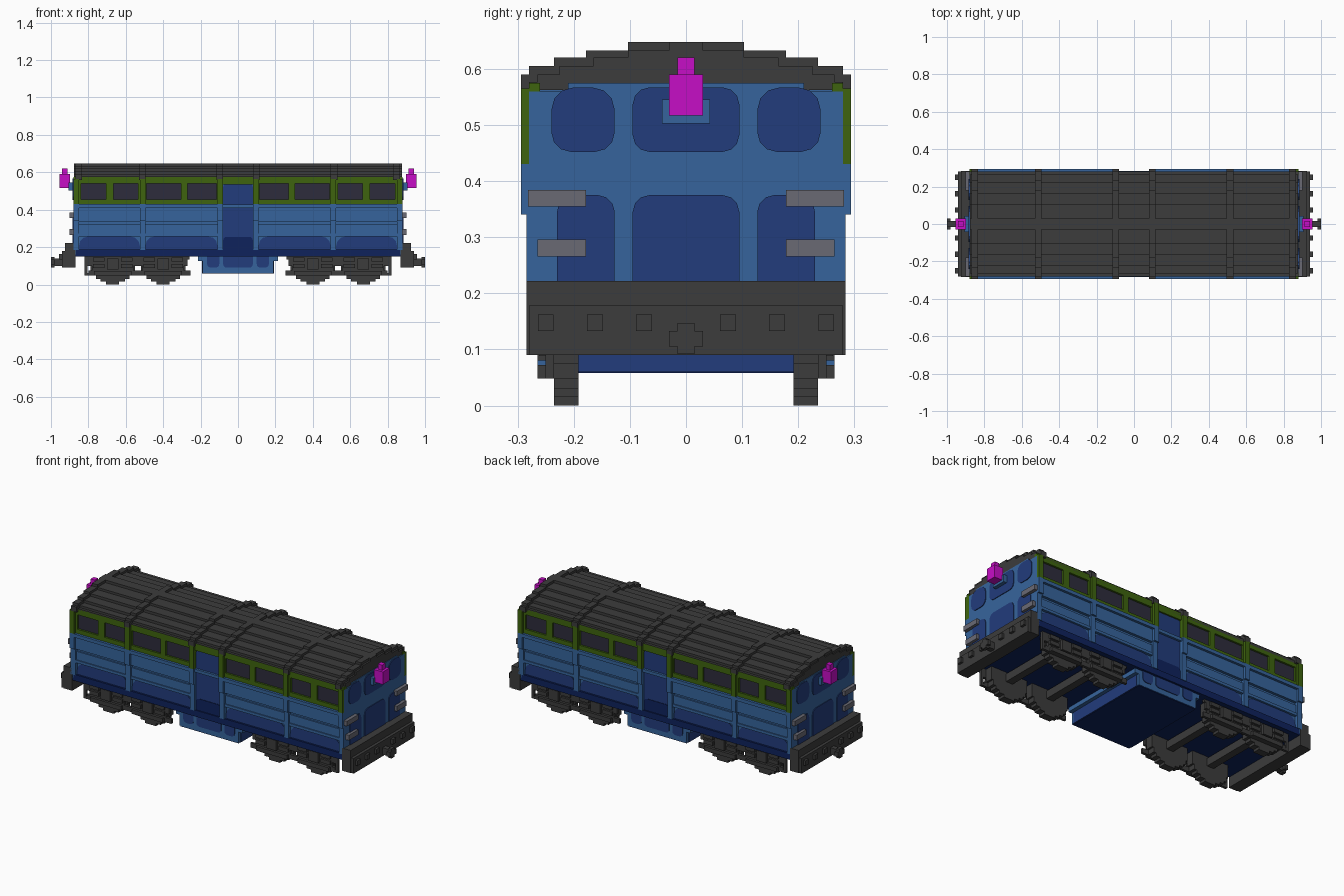
import bpy, bmesh, math

if "Cube" in bpy.data.objects:
    bpy.data.objects.remove(bpy.data.objects["Cube"], do_unlink=True)


def material(name, rgb):
    lin = [(c / 255 / 12.92) if c < 11 else ((c / 255 + 0.055) / 1.055) ** 2.4 for c in rgb]
    m = bpy.data.materials.new(name)
    m.use_nodes = True
    m.diffuse_color = (*lin, 1)
    m.node_tree.nodes["Principled BSDF"].inputs["Base Color"].default_value = (*lin, 1)
    return m


BLUE = material("blue", (54, 100, 156))
DARK = material("dark_blue", (34, 60, 124))
NAVY = material("navy", (14, 34, 92))
GREEN = material("green", (62, 100, 14))
GLASS = material("window_glass", (45, 44, 60))
IRON = material("dark_grey", (60, 60, 60))
STEEL = material("steel_grey", (106, 106, 116))
LAMP = material("magenta", (198, 14, 198))


def finish(name, bm, mat):
    bmesh.ops.recalc_face_normals(bm, faces=bm.faces)
    me = bpy.data.meshes.new(name)
    bm.to_mesh(me)
    bm.free()
    me.materials.append(mat)
    ob = bpy.data.objects.new(name, me)
    bpy.context.scene.collection.objects.link(ob)
    return ob


def boxes(name, mat, items):
    """One object from boxes given as (x0, x1, y0, y1, z0, z1)."""
    bm = bmesh.new()
    for x0, x1, y0, y1, z0, z1 in items:
        vs = bmesh.ops.create_cube(bm, size=1)["verts"]
        for v in vs:
            v.co.x = x1 if v.co.x > 0 else x0
            v.co.y = y1 if v.co.y > 0 else y0
            v.co.z = z1 if v.co.z > 0 else z0
    return finish(name, bm, mat)


def mirror(items, x=False, y=False):
    """Repeat boxes across the centre planes."""
    out = list(items)
    if x:
        out += [(-b, -a, c, d, e, f) for a, b, c, d, e, f in out]
    if y:
        out += [(a, b, -d, -c, e, f) for a, b, c, d, e, f in out]
    return out


def prism(name, mat, outline, axis, starts, depth):
    """Extrude a 2D outline along x or y, once for every start."""
    bm = bmesh.new()
    for s in starts:
        pts = [(s, u, v) if axis == "x" else (u, s, v) for u, v in outline]
        face = bm.faces.new([bm.verts.new(p) for p in pts])
        geo = bmesh.ops.extrude_face_region(bm, geom=[face])["geom"]
        vec = (depth, 0, 0) if axis == "x" else (0, depth, 0)
        bmesh.ops.translate(bm, vec=vec, verts=[g for g in geo if isinstance(g, bmesh.types.BMVert)])
    return finish(name, bm, mat)


def rounded(u0, u1, v0, v1, top, bottom=0.0):
    """Rectangle with rounded corners."""
    pts = []
    for cu, cv, r, a0 in ((u1, v1, top, 0), (u0, v1, top, 90), (u0, v0, bottom, 180), (u1, v0, bottom, 270)):
        if r == 0:
            pts.append((cu, cv))
            continue
        su, sv = (-1 if cu == u1 else 1), (-1 if cv == v1 else 1)
        for i in range(4):
            a = math.radians(a0 + 30 * i)
            pts.append((cu + su * r + r * math.cos(a), cv + sv * r + r * math.sin(a)))
    return pts


def stepped(steps, bottom):
    """Symmetric stair profile from (half width, top) pairs, narrowest first."""
    right = [(steps[-1][0], bottom)]
    for i in range(len(steps) - 1, -1, -1):
        w, z = steps[i]
        right.append((w, z))
        if i:
            right.append((steps[i - 1][0], z))
    return right + [(-w, z) for w, z in reversed(right)]


# Body shell and end walls
boxes("body_shell", BLUE, [(-0.87, 0.87, -0.265, 0.265, 0.16, 0.57)])
boxes("end_wall", BLUE, mirror([(0.865, 0.88, -0.28, 0.28, 0.16, 0.56),
                                (0.865, 0.88, -0.21, 0.21, 0.56, 0.575)], x=True))
boxes("floor_sill", NAVY, [(-0.875, 0.875, -0.28, 0.28, 0.15, 0.187)])

# Side panels, ledges and posts
bays = [(-0.88, -0.1), (0.1, 0.88)]
panels = []
for a, b in bays:
    panels += [(a, b, 0.26, 0.28, 0.337, 0.41), (a, b, 0.26, 0.294, 0.41, 0.43),
               (a, b, 0.26, 0.28, 0.257, 0.273), (a, b, 0.26, 0.274, 0.273, 0.322)]
panels.append((-0.1, 0.1, 0.26, 0.284, 0.41, 0.428))
boxes("side_panels", BLUE, mirror(panels, y=True))
posts = [(0.08, 0.11), (0.495, 0.525), (0.85, 0.88)]
boxes("lower_posts", BLUE, mirror([p for a, b in posts for p in (
    (a, b, 0.26, 0.284, 0.185, 0.34), (a, b, 0.26, 0.294, 0.34, 0.43))], x=True, y=True))
boxes("upper_posts", GREEN, mirror([(a, b, 0.26, 0.294, 0.43, 0.565) for a, b in posts], x=True, y=True))

# Green window band with recessed glass
windows = [(0.115, 0.27), (0.305, 0.49), (0.535, 0.665), (0.705, 0.84)]
band = [(0.1, 0.88, 0.26, 0.28, 0.43, 0.455), (0.1, 0.88, 0.26, 0.28, 0.54, 0.575)]
edges = [0.1] + [e for w in windows for e in w] + [0.88]
band += [(edges[i], edges[i + 1], 0.26, 0.28, 0.455, 0.54) for i in range(0, len(edges), 2)]
boxes("window_band", GREEN, mirror(band, x=True, y=True))
boxes("door_header", GREEN, mirror([(-0.1, 0.1, 0.26, 0.28, 0.535, 0.575)], y=True))
boxes("window_glass", GLASS, mirror([(a, b, 0.262, 0.269, 0.455, 0.54) for a, b in windows], x=True, y=True))

# Painted dark blue patches on the sides, and the doors
for s in (-1, 1):
    y = s * 0.262
    for a, b in ((-0.85, -0.525), (-0.495, -0.11), (0.11, 0.495), (0.525, 0.85)):
        prism("side_patch", DARK, rounded(a, b, 0.187, 0.257, 0.05), "y", [y], s * 0.007)
    prism("door", DARK, rounded(-0.08, 0.08, 0.187, 0.54, 0.02), "y", [y], s * 0.009)
    prism("door_foot", NAVY, rounded(-0.08, 0.08, 0.187, 0.255, 0.02), "y", [s * 0.268], s * 0.006)

# Painted patches on the ends
for s in (-1, 1):
    x = [s * 0.879]
    for sy in (-1, 1):
        lo, hi = sorted((sy * 0.127, sy * 0.24))
        prism("end_patch_upper", DARK, rounded(lo, hi, 0.452, 0.567, 0.04, 0.035), "x", x, s * 0.005)
        lo, hi = sorted((sy * 0.127, sy * 0.23))
        prism("end_patch_lower", DARK, rounded(lo, hi, 0.2, 0.375, 0.03), "x", x, s * 0.005)
    prism("end_patch_upper", DARK, rounded(-0.095, 0.095, 0.452, 0.567, 0.03, 0.03), "x", x, s * 0.005)
    prism("end_patch_lower", DARK, rounded(-0.095, 0.095, 0.2, 0.375, 0.03), "x", x, s * 0.005)

# Stepped roof with raised ribs
roof = [(0.03, 0.648), (0.103, 0.633), (0.165, 0.62), (0.225, 0.605), (0.265, 0.59), (0.28, 0.577)]
rib = [(0.103, 0.648), (0.178, 0.633), (0.235, 0.62), (0.28, 0.605), (0.294, 0.59)]
prism("roof", IRON, stepped(roof, 0.562), "x", [-0.876], 1.752)
prism("roof_ribs", IRON, stepped(rib, 0.56), "x", [-0.87, -0.53, -0.115, 0.08, 0.495, 0.83], 0.036)

# End fittings: lamps, handrails, buffer beams, couplers
boxes("lamp_bracket", BLUE, mirror([(0.875, 0.905, -0.043, 0.043, 0.503, 0.545)], x=True))
boxes("lamp", LAMP, mirror([(0.898, 0.955, -0.03, 0.03, 0.517, 0.59),
                            (0.912, 0.94, -0.015, 0.015, 0.59, 0.62)], x=True))
boxes("end_handrails", STEEL, mirror([(0.87, 0.9, 0.178, 0.282, 0.355, 0.384),
                                      (0.87, 0.9, 0.178, 0.265, 0.266, 0.296)], x=True, y=True))
boxes("buffer_beam", IRON, mirror([(0.87, 0.925, -0.284, 0.284, 0.09, 0.222),
                                   (0.92, 0.942, -0.28, 0.28, 0.09, 0.178)], x=True))
boxes("beam_bolts", IRON, mirror([(0.94, 0.956, y - 0.014, y + 0.014, 0.133, 0.162)
                                  for y in (0.075, 0.162, 0.25)], x=True, y=True))
boxes("coupler", IRON, mirror([(0.94, 0.985, -0.015, 0.015, 0.1, 0.14),
                               (0.98, 1.0, -0.03, 0.03, 0.105, 0.133),
                               (0.98, 1.0, -0.015, 0.015, 0.092, 0.147)], x=True))

# Bogies: side frames, axle boxes, axles and wheels
frames = [(0.27, 0.81, 0.235, 0.25, 0.1, 0.155), (0.26, 0.82, 0.235, 0.25, 0.135, 0.152),
          (0.255, 0.8, 0.235, 0.25, 0.048, 0.075), (0.805, 0.82, 0.235, 0.25, 0.048, 0.15),
          (0.78, 0.82, 0.235, 0.25, 0.048, 0.062)]
for cx in (0.4, 0.67):
    frames += [(cx - 0.11, cx + 0.11, 0.235, 0.25, 0.048, 0.15),
               (cx - 0.03, cx + 0.03, 0.235, 0.265, 0.08, 0.14)]
    for dx in (-0.075, 0.075):
        frames += [(cx + dx - 0.03, cx + dx + 0.03, 0.24, 0.262, z, z + 0.022) for z in (0.088, 0.122)]
    frames.append((cx - 0.1, cx + 0.1, 0.24, 0.265, 0.048, 0.072))
boxes("bogie_frames", IRON, mirror(frames, x=True, y=True))
boxes("axles", IRON, mirror([(cx - 0.022, cx + 0.022, -0.2, 0.2, 0.095, 0.14) for cx in (0.4, 0.67)], x=True))
wheel = [(0.035, 0.0), (0.065, 0.015), (0.09, 0.03), (0.107, 0.047), (0.118, 0.075)]
for cx in (-0.67, -0.4, 0.4, 0.67):
    half = [(0.118, 0.152)]
    for i in range(len(wheel) - 1, -1, -1):
        half.append((wheel[i][0], wheel[i + 1][1] if i + 1 < len(wheel) else 0.15))
        half.append(wheel[i])
    outline = [(cx + w, z) for w, z in half[1:]] + [(cx - w, z) for w, z in reversed(half[1:])]
    prism("wheels", IRON, outline, "y", [-0.235, 0.192], 0.043)

# Belly box under the middle doors
boxes("belly_box", BLUE, [(-0.19, 0.19, -0.265, 0.265, 0.062, 0.155),
                          (-0.215, 0.215, -0.265, 0.265, 0.125, 0.155)])
boxes("belly_base", NAVY, [(-0.188, 0.188, -0.263, 0.263, 0.058, 0.064)])
boxes("belly_ends", DARK, mirror([(0.186, 0.193, -0.25, 0.25, 0.06, 0.126)], x=True))
for s in (-1, 1):
    for a, b in ((-0.165, -0.1), (-0.08, 0.08), (0.1, 0.165)):
        prism("belly_patch", DARK, rounded(a, b, 0.09, 0.15, 0.0, 0.02), "y", [s * 0.262], s * 0.007)
